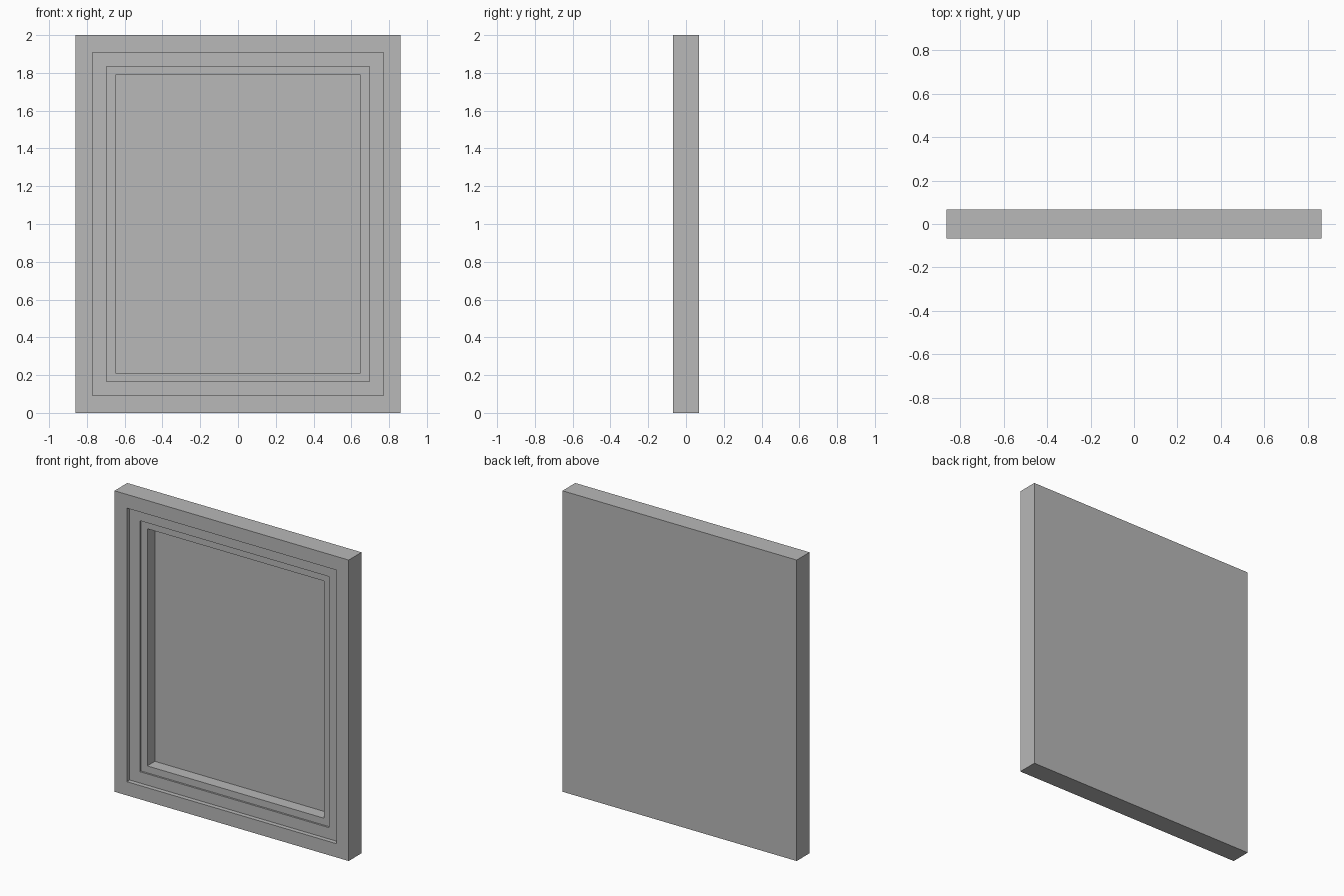
import bpy
import bmesh
from mathutils import Matrix, Vector

cube = bpy.data.objects.get("Cube")
if cube:
    bpy.data.objects.remove(cube, do_unlink=True)

WIDTH, THICKNESS, HEIGHT = 1.722, 0.135, 2.0

# Recesses from the outside in: rim width, then step depth
STEPS = [(0.091, 0.03), (0.075, 0.012), (0.046, 0.08)]

grey = bpy.data.materials.new("grey")
grey.use_nodes = True
colour = (0.48, 0.48, 0.48, 1)
grey.diffuse_color = colour
grey.node_tree.nodes["Principled BSDF"].inputs["Base Color"].default_value = colour

# Solid slab with a plain back
bm = bmesh.new()
bmesh.ops.create_cube(bm, size=1)
bm.transform(Matrix.Translation((0, 0, HEIGHT / 2)) @ Matrix.Diagonal((WIDTH, THICKNESS, HEIGHT, 1)))
bm.normal_update()

# Step the front face inwards to form the rims and the sunken panel
panel = min(bm.faces, key=lambda f: f.normal.y)
for rim, depth in STEPS:
    bmesh.ops.inset_region(bm, faces=[panel], thickness=rim, use_even_offset=True)
    panel = bmesh.ops.extrude_discrete_faces(bm, faces=[panel])["faces"][0]
    bmesh.ops.translate(bm, verts=panel.verts, vec=Vector((0, depth, 0)))
    bm.normal_update()

bmesh.ops.recalc_face_normals(bm, faces=bm.faces)
mesh = bpy.data.meshes.new("stepped_frame")
bm.to_mesh(mesh)
bm.free()
mesh.materials.append(grey)
frame = bpy.data.objects.new("stepped_frame", mesh)
bpy.context.collection.objects.link(frame)
